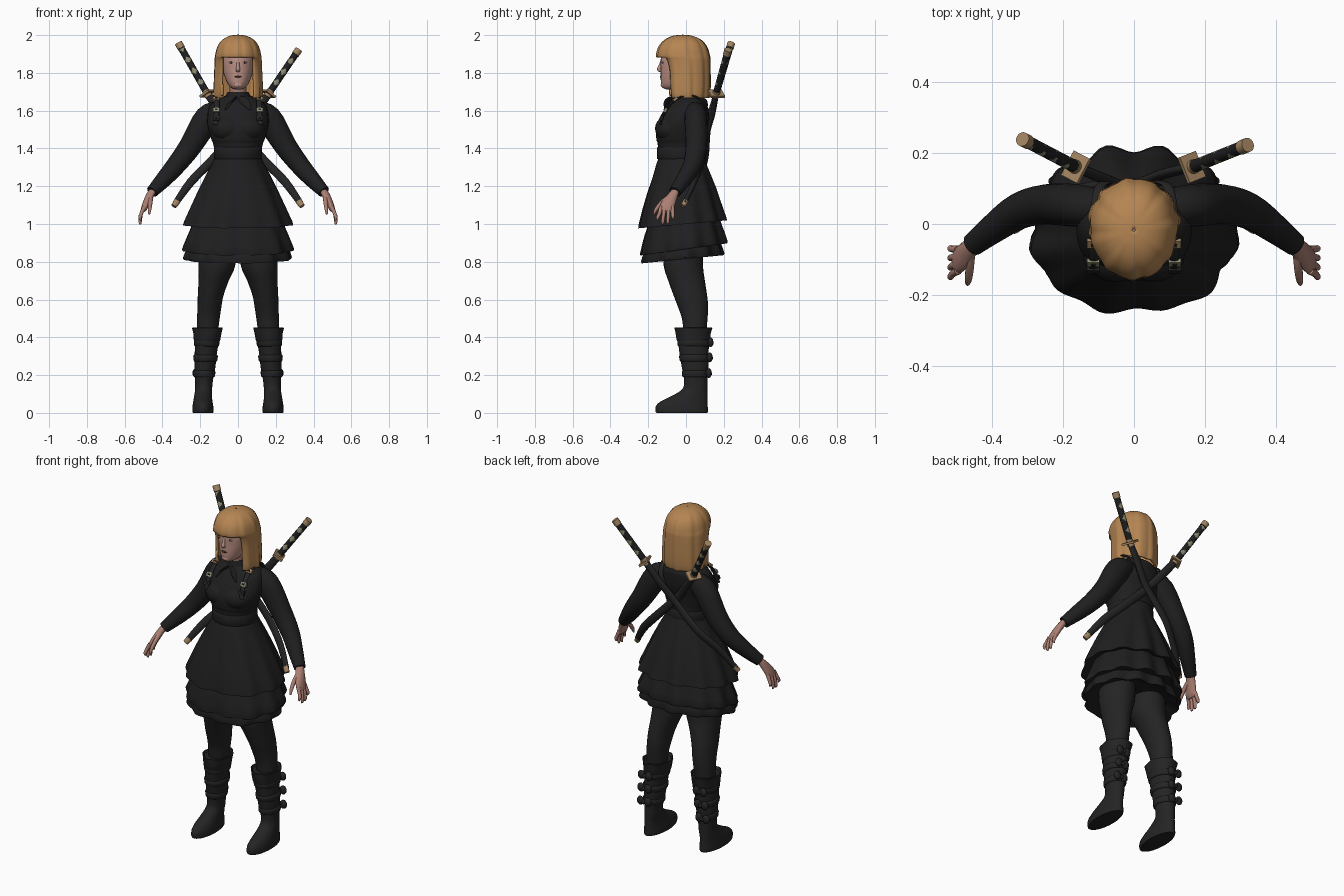
import bpy, bmesh, math
from mathutils import Vector, Matrix

def material(name, rgb):
    m = bpy.data.materials.new(name)
    m.diffuse_color = (*rgb, 1)
    return m

BLACK = material("black_cloth", (0.0135, 0.0135, 0.0145))
LEATHER = material("dark_leather", (0.0175, 0.0175, 0.0185))
HAIR = material("blond_hair", (0.46, 0.235, 0.085))
SKIN = material("skin", (0.41, 0.215, 0.172))
FACE = material("face_skin", (0.51, 0.285, 0.235))
GOLD = material("brass", (0.36, 0.23, 0.12))
GREY = material("pale_inlay", (0.26, 0.25, 0.16))
LIP = material("dark_lips", (0.09, 0.035, 0.035))
EYE = material("eye_white", (0.42, 0.38, 0.36))

def finish(name, bm, mat, angle=50):
    bmesh.ops.recalc_face_normals(bm, faces=bm.faces[:])
    me = bpy.data.meshes.new(name)
    bm.to_mesh(me)
    bm.free()
    me.materials.append(mat)
    me.shade_smooth()
    me.set_sharp_from_angle(angle=math.radians(angle))
    ob = bpy.data.objects.new(name, me)
    bpy.context.collection.objects.link(ob)
    return ob

def spline(rows, sub):
    """Smoothly interpolate rows of numbers, keeping the end rows."""
    out = []
    for i in range(len(rows) - 1):
        p0, p1, p2, p3 = (rows[max(i - 1, 0)], rows[i], rows[i + 1], rows[min(i + 2, len(rows) - 1)])
        for k in range(sub):
            t = k / sub
            out.append([b + 0.5 * t * (c - a + t * (2 * a - 5 * b + 4 * c - d + t * (3 * (b - c) + d - a)))
                        for a, b, c, d in zip(p0, p1, p2, p3)])
    return out + [list(rows[-1])]

def skin_rings(name, rings, mat, cut=None, caps=True):
    bm = bmesh.new()
    vs = [[bm.verts.new(p) for p in r] for r in rings]
    n = len(rings[0])
    for a, b in zip(vs, vs[1:]):
        for j in range(n):
            k = (j + 1) % n
            f = bm.faces.new((a[j], a[k], b[k], b[j]))
            if cut and cut(f.calc_center_median()):
                bm.faces.remove(f)
    if caps:
        bm.faces.new(vs[0][::-1])
        bm.faces.new(vs[-1])
    return finish(name, bm, mat)

def loft(name, rows, mat, n=28, sub=4, wave=None, tilt=0, cut=None, caps=True):
    """Rows: height, centre x, half width, front y, back y, wave depth."""
    rings = []
    for z, cx, rx, yf, yb, amp in spline([tuple(r) + (0,) * (6 - len(r)) for r in rows], sub):
        ring = []
        for j in range(n):
            t = 2 * math.pi * j / n
            q = 1 + (amp * wave(t) if wave else 0)
            y = (yf + yb) / 2 + q * (yb - yf) / 2 * math.sin(t)
            ring.append((cx + q * rx * math.cos(t), y, z + tilt * y))
        rings.append(ring)
    return skin_rings(name, rings, mat, cut, caps)

def tube(name, pts, mat, ref=(0, 1, 0), n=14, sub=4):
    """Points: x, y, z, half width along ref, half thickness."""
    rows = spline(pts, sub)
    rings = []
    for i, r in enumerate(rows):
        c = Vector(r[:3])
        d = (Vector(rows[min(i + 1, len(rows) - 1)][:3]) - Vector(rows[max(i - 1, 0)][:3])).normalized()
        u = Vector(ref)
        u = (u - d * u.dot(d)).normalized()
        v = d.cross(u)
        rings.append([c + u * r[3] * math.cos(2 * math.pi * j / n) + v * r[4] * math.sin(2 * math.pi * j / n)
                      for j in range(n)])
    return skin_rings(name, rings, mat)

def ball(name, c, r, mat):
    bm = bmesh.new()
    bmesh.ops.create_uvsphere(bm, u_segments=20, v_segments=12, radius=1,
                              matrix=Matrix.Translation(c) @ Matrix.Diagonal((*r, 1)))
    return finish(name, bm, mat)

def box(name, c, size, mat, rot=None):
    bm = bmesh.new()
    rot = rot or Matrix.Identity(4)
    bmesh.ops.create_cube(bm, size=1, matrix=Matrix.Translation(c) @ rot @ Matrix.Diagonal((*size, 1)))
    return finish(name, bm, mat, 30)

# Head and face
loft("head", [(1.712, 0, .012, -.10, -.06), (1.72, 0, .034, -.122, -.02), (1.74, 0, .053, -.132, .02),
              (1.78, 0, .071, -.134, .05), (1.82, 0, .081, -.134, .07), (1.87, 0, .085, -.134, .08),
              (1.93, 0, .075, -.12, .08), (1.97, 0, .03, -.06, .04)], FACE)
loft("neck", [(1.62, 0, .052, -.065, .05), (1.68, 0, .044, -.06, .035), (1.75, 0, .046, -.07, .035)], SKIN)
tube("nose", [(0, -.130, 1.862, .006, .007), (0, -.137, 1.838, .008, .008), (0, -.143, 1.819, .010, .012),
              (0, -.133, 1.810, .007, .010)], FACE)
ball("lips", (0, -.133, 1.780), (.018, .006, .005), LIP)
ball("chin", (0, -.118, 1.737), (.026, .016, .016), FACE)
for s in (-1, 1):
    ball("eye", (s * .034, -.1225, 1.855), (.013, .006, .005), EYE)
    ball("iris", (s * .034, -.1262, 1.855), (.0045, .0035, .0045), LIP)

# Bobbed hair with a straight fringe and an open face
hair = loft("hair", [(1.995, 0, .003, -.02, -.014), (1.99, 0, .04, -.065, .03, .01), (1.970, 0, .078, -.108, .075, .018),
                     (1.935, 0, .103, -.138, .105, .018), (1.89, 0, .114, -.150, .119, .018),
                     (1.872, 0, .116, -.135, .121, .018), (1.82, 0, .118, -.119, .122, .02),
                     (1.74, 0, .121, -.114, .122, .025), (1.69, 0, .122, -.110, .119, .03), (1.668, 0, .118, -.104, .114, .035)],
            HAIR, n=72, sub=3, wave=lambda t: math.sin(11 * t + 1) + .5 * math.sin(19 * t),
            cut=lambda c: c.z < 1.885 and abs(c.x) < .083 and c.y < -.03, caps=False)
mod = hair.modifiers.new("thickness", 'SOLIDIFY')
mod.thickness, mod.offset = .014, 0

# Bodice with a soft bust, belt and collar
loft("bodice", [(1.31, 0, .125, -.145, .09), (1.37, 0, .121, -.148, .085), (1.425, 0, .132, -.150, .085),
                (1.445, 0, .140, -.156, .086), (1.50, 0, .157, -.160, .094), (1.55, 0, .163, -.146, .108),
                (1.62, 0, .152, -.106, .115), (1.655, 0, .115, -.078, .11), (1.68, 0, .066, -.062, .075),
                (1.69, 0, .054, -.058, .05)], BLACK, n=36)
loft("belt", [(1.345, 0, .126, -.152, .092), (1.349, 0, .1275, -.154, .094), (1.403, 0, .1275, -.154, .092),
              (1.407, 0, .125, -.150, .088)], BLACK, n=36, sub=1)
loft("collar_band", [(1.668, 0, .070, -.070, .07), (1.683, 0, .064, -.067, .06), (1.70, 0, .054, -.063, .05)], BLACK)
for s in (-1, 1):
    ball("bust", (s * .052, -.085, 1.505), (.092, .079, .072), BLACK)
    tube("collar_flap", [(s * .008, -.078, 1.668, .012, .004), (s * .04, -.097, 1.643, .022, .005),
                         (s * .068, -.113, 1.605, .004, .003)], BLACK, ref=(1, 0, 1), n=10)
    # Shoulder harness with buckles
    tube("harness_strap", [(s * .120, -.136, 1.525, .014, .006), (s * .115, -.124, 1.565, .014, .006),
                           (s * .113, -.092, 1.622, .014, .006), (s * .111, -.03, 1.672, .014, .006),
                           (s * .108, .05, 1.675, .014, .006), (s * .09, .113, 1.61, .014, .006),
                           (s * .03, .112, 1.50, .014, .006)], LEATHER, ref=(1, 0, 0), n=10)
    for y, z, m, tip in ((-.109, 1.603, GREY, -.5), (-.055, 1.662, GOLD, -.9), (-.130, 1.56, LEATHER, -.4)):
        rot = Matrix.Rotation(tip, 4, 'X')
        box("harness_buckle", (s * .115, y, z), (.036, .014, .025), m, rot)
        box("buckle_centre", (s * .115, y - .003, z + .002), (.014, .013, .010), BLACK, rot)

# Three-tier ruffled skirt, fuller at the front corners, each hem closed underneath
def ruffle(t):
    back, front = max(0, math.sin(t)), max(0, -math.sin(t))
    return (-math.cos(12 * t) * (.8 + .9 * back ** 3) + .6 * math.sin(7 * t + 2) * (1 - back)
            + 1.8 * front * math.sin(2 * t) ** 2)

loft("skirt_upper", [(1.36, 0, .122, -.146, .09), (1.33, 0, .134, -.158, .10, .004), (1.26, 0, .172, -.178, .128, .012),
                     (1.18, 0, .212, -.205, .158, .02), (1.09, 0, .253, -.230, .186, .027), (1.02, 0, .284, -.245, .208, .033),
                     (1.0, 0, .289, -.247, .213, .034), (1.005, 0, .27, -.22, .19, .03), (1.06, 0, .16, -.14, .11)],
     BLACK, n=96, sub=1, wave=ruffle, tilt=.09)
loft("skirt_middle", [(1.05, 0, .225, -.19, .165, .015), (.97, 0, .256, -.218, .188, .022), (.92, 0, .276, -.229, .204, .03),
                      (.877, 0, .293, -.237, .216, .036), (.867, 0, .29, -.235, .213, .036), (.89, 0, .18, -.15, .12)],
     BLACK, n=96, sub=1, wave=ruffle, tilt=.14)
loft("skirt_lower", [(.93, 0, .24, -.2, .16, .015), (.86, 0, .270, -.225, .185, .028), (.825, 0, .282, -.234, .194, .034),
                     (.815, 0, .276, -.23, .19, .034), (.86, 0, .17, -.14, .11)],
     BLACK, n=96, sub=1, wave=lambda t: ruffle(t + .15), tilt=.1)

for s in (-1, 1):
    # Sleeve
    tube("sleeve", [(s * .09, .045, 1.60, .05, .05), (s * .160, .052, 1.56, .06, .070), (s * .25, .055, 1.415, .057, .060),
                    (s * .325, .036, 1.315, .051, .052), (s * .39, -.008, 1.24, .042, .044),
                    (s * .455, -.058, 1.17, .033, .032)], BLACK, n=20)
    # Hand with four fingers and a thumb
    loft("palm", [(1.195, s * .438, .02, -.065, -.025), (1.165, s * .459, .023, -.09, -.038),
                  (1.12, s * .481, .021, -.128, -.052), (1.08, s * .497, .017, -.142, -.065),
                  (1.066, s * .502, .011, -.135, -.075)], SKIN, n=18)
    for i, (dy, tip) in enumerate(((-.018, 1.02), (-.011, .998), (-.004, 1.0), (.003, 1.025))):
        y = -.132 + .02 * i
        tube("finger", [(s * .496, y, 1.09, .011, .012), (s * .512, y + dy * .5, 1.055, .010, .010),
                        (s * .518, y + dy, tip + .014, .009, .009), (s * .514, y + dy, tip, .004, .004)], SKIN, n=10)
    tube("thumb", [(s * .462, -.085, 1.145, .015, .014), (s * .464, -.125, 1.115, .013, .012),
                   (s * .468, -.158, 1.078, .010, .010), (s * .47, -.170, 1.052, .005, .005)], SKIN, n=10)

    # Leg in dark tights
    loft("leg", [(.43, s * .162, .056, -.012, .108), (.50, s * .157, .060, -.022, .114), (.56, s * .151, .063, -.042, .117),
                 (.62, s * .145, .068, -.065, .112), (.70, s * .129, .080, -.094, .100), (.78, s * .112, .097, -.118, .090),
                 (.92, s * .105, .102, -.125, .09)], LEATHER)
    # Boot with a foot that lengthens towards the sole
    loft("boot", [(0, s * .186, .053, -.155, .112), (.008, s * .186, .056, -.161, .116), (.035, s * .186, .055, -.160, .115),
                  (.06, s * .186, .051, -.135, .114), (.09, s * .185, .047, -.075, .113), (.125, s * .182, .045, -.02, .113),
                  (.17, s * .180, .047, -.010, .113), (.24, s * .175, .055, -.022, .118), (.32, s * .170, .059, -.035, .12),
                  (.40, s * .163, .066, -.045, .122), (.44, s * .162, .071, -.052, .125)], LEATHER)
    # Flared cuff with a wavy rim
    loft("boot_cuff", [(.375, s * .165, .066, -.044, .122), (.385, s * .164, .070, -.049, .127), (.42, s * .162, .074, -.055, .131),
                       (.45, s * .162, .080, -.060, .138, .04), (.452, s * .162, .074, -.055, .13, .04),
                       (.42, s * .162, .058, -.03, .11)],
         LEATHER, n=40, sub=1, wave=lambda t: math.sin(6 * t))
    # Straps with knotted buckles behind
    for z, cx, rx, yf, yb in ((.37, .166, .066, -.044, .128), (.29, .172, .063, -.034, .124), (.207, .178, .056, -.02, .119)):
        loft("boot_strap", [(z - .018, s * cx, rx - .006, yf + .006, yb - .006), (z - .012, s * cx, rx, yf, yb),
                            (z + .012, s * cx, rx + .002, yf - .002, yb + .002),
                            (z + .018, s * cx, rx - .004, yf + .004, yb - .004)], LEATHER, sub=2)
        bx = s * (cx + .018)
        ball("strap_knot", (bx, yb + .006, z), (.011, .013, .013), LEATHER)
        for e in (-1, 1):
            ball("strap_loop", (bx + e * .024, yb + .002, z + .004), (.022, .015, .026), LEATHER)

    # Sheathed curved sword across the back
    top = Vector((.318, .222, 1.918)) if s > 0 else Vector((-.312, .238, 1.952))
    guard = Vector((s * .163, .160, 1.690))
    d = (top - guard).normalized()
    rot = d.to_track_quat('Z', 'Y').to_matrix().to_4x4()
    def along(name, a, b, r, mat, sub=1):
        p, q = guard + d * a, guard + d * b
        return tube(name, [(*p, r, r), (*q, r, r)], mat, n=24, sub=sub)
    length = (top - guard).length
    handle = along("sword_handle", 0, length - .02, .018, BLACK, 60)
    along("sword_pommel", length - .026, length + .006, .0205, GOLD)
    along("sword_collar", -.02, .018, .020, GOLD)
    box("sword_guard", guard, (.078, .06, .012), GOLD, rot)
    # Diamond inlays on the front and back of the handle wrap
    handle.data.materials.append(GREY)
    side = d.cross(Vector((0, 1, 0))).normalized()
    for f in handle.data.polygons:
        q = f.center - guard
        angle = math.asin(max(-1, min(1, q.dot(side) / .018)))
        pos = (q.dot(d) - .035) % .07 - .035
        if .04 < q.dot(d) < length - .03 and abs(angle) / 1.1 + abs(pos) / .02 < 1:
            f.material_index = 1
    lift = .014 if s > 0 else 0
    tube("scabbard", [(*guard, .014, .021), (s * .085, .128 + lift, 1.585, .014, .023), (s * .01, .102 + lift, 1.490, .014, .023),
                      (-s * .14, .088 + lift, 1.335, .014, .024), (-s * .25, .045, 1.222, .013, .023),
                      (-s * .33, -.007, 1.110, .012, .017)], LEATHER)
    tube("scabbard_tip", [(-s * .322, -.002, 1.120, .015, .0185), (-s * .340, -.016, 1.094, .013, .015)], GOLD, sub=1)
